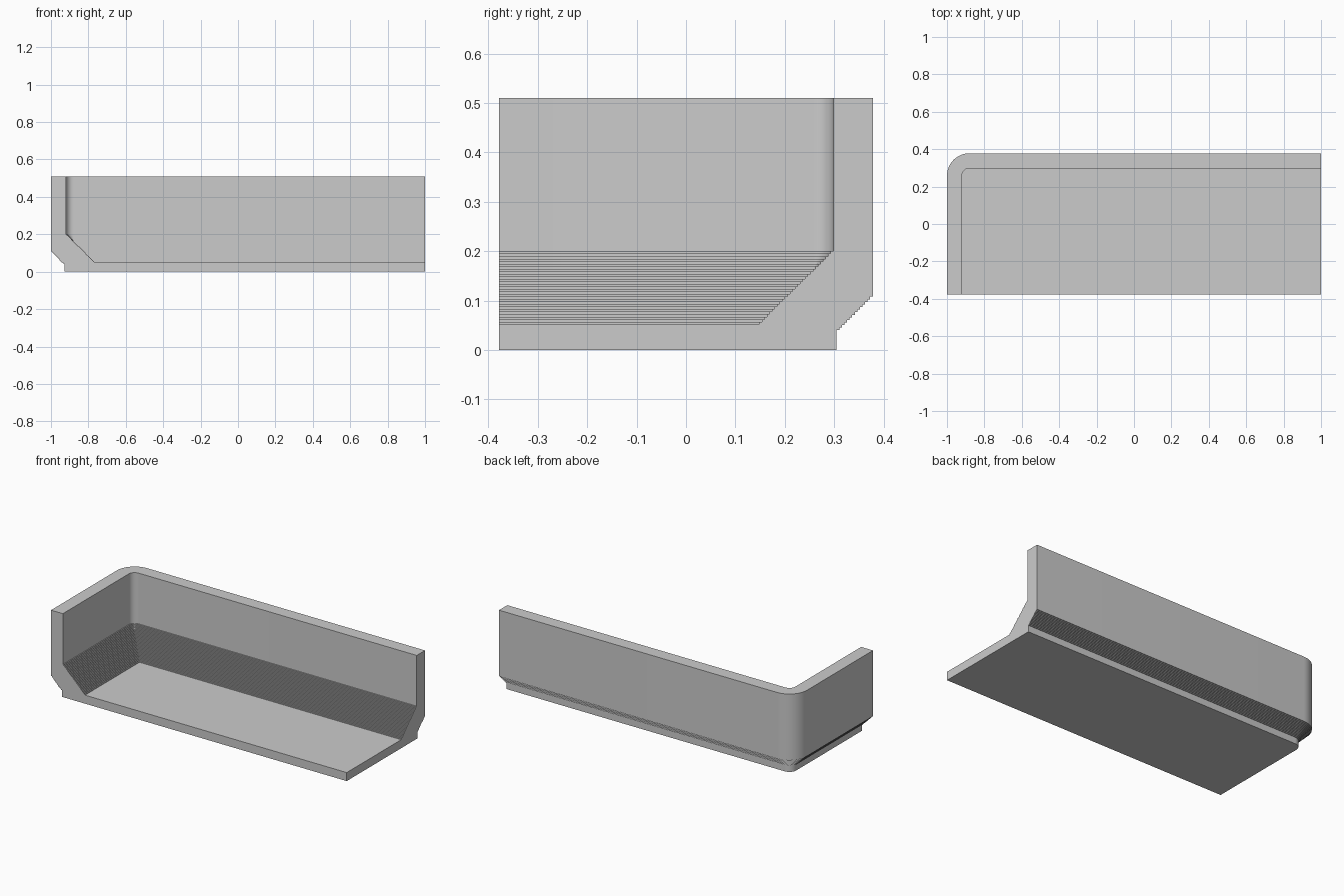
import bpy, bmesh
from math import sin, cos, pi

cube = bpy.data.objects.get("Cube")
if cube:
    bpy.data.objects.remove(cube, do_unlink=True)

HX, HY, TOP = 1.0, 0.378, 0.51
WALL, FLOOR, RADIUS, ARC = 0.08, 0.052, 0.12, 12


def stairs(start, end, count):
    """Stepped slope of (inset, height) points, sideways move first."""
    (d0, z0), (d1, z1) = start, end
    points = [start]
    for i in range(1, count + 1):
        d = d0 + (d1 - d0) * i / count
        points.append((d, points[-1][1]))
        points.append((d, z0 + (z1 - z0) * i / count))
    return points


def wall_path(inset, z):
    """Line along the right wall, round the corner and along the back wall."""
    r = max(RADIUS - inset, 0)
    cx, cy = -HX + inset + r, HY - inset - r
    path = [(-HX + inset, -HY, z)]
    for i in range(ARC + 1):
        a = pi - pi / 2 * i / ARC
        path.append((cx + r * cos(a), cy + r * sin(a), z))
    path.append((HX, HY - inset, z))
    return path


# Wall section: foot, stepped overhang, rim, inner face, stepped slope to floor
profile = [(0.073, 0)]
profile += stairs((0.073, 0.04), (0, 0.113), 14)
profile += [(0, TOP), (WALL, TOP)]
profile += stairs((0.235, FLOOR), (WALL, 0.205), 30)[::-1]

bm = bmesh.new()
rings = [[bm.verts.new(p) for p in wall_path(d, z)] for d, z in profile]
for a, b in zip(rings, rings[1:]):
    for i in range(len(a) - 1):
        bm.faces.new((a[i], a[i + 1], b[i + 1], b[i]))

# Floor, underside and the two cut ends
low = bm.verts.new((HX, -HY, 0))
high = bm.verts.new((HX, -HY, FLOOR))
bm.faces.new(rings[0] + [low])
bm.faces.new(rings[-1] + [high])
for end in (0, -1):
    bm.faces.new([ring[end] for ring in rings] + [high, low])

bmesh.ops.remove_doubles(bm, verts=bm.verts, dist=0.00001)
bmesh.ops.recalc_face_normals(bm, faces=bm.faces)

mesh = bpy.data.meshes.new("corner_tray")
bm.to_mesh(mesh)
bm.free()
tray = bpy.data.objects.new("corner_tray", mesh)
bpy.context.collection.objects.link(tray)

# Plain grey
grey = bpy.data.materials.new("plain_grey")
grey.use_nodes = True
colour = (0.6, 0.6, 0.6, 1)
grey.diffuse_color = colour
for node in grey.node_tree.nodes:
    if node.type == 'BSDF_PRINCIPLED':
        node.inputs["Base Color"].default_value = colour
mesh.materials.append(grey)

# Smooth corner bends, crisp steps
bpy.ops.object.select_all(action='DESELECT')
tray.select_set(True)
bpy.context.view_layer.objects.active = tray
bpy.ops.object.shade_smooth_by_angle(angle=pi / 6)
